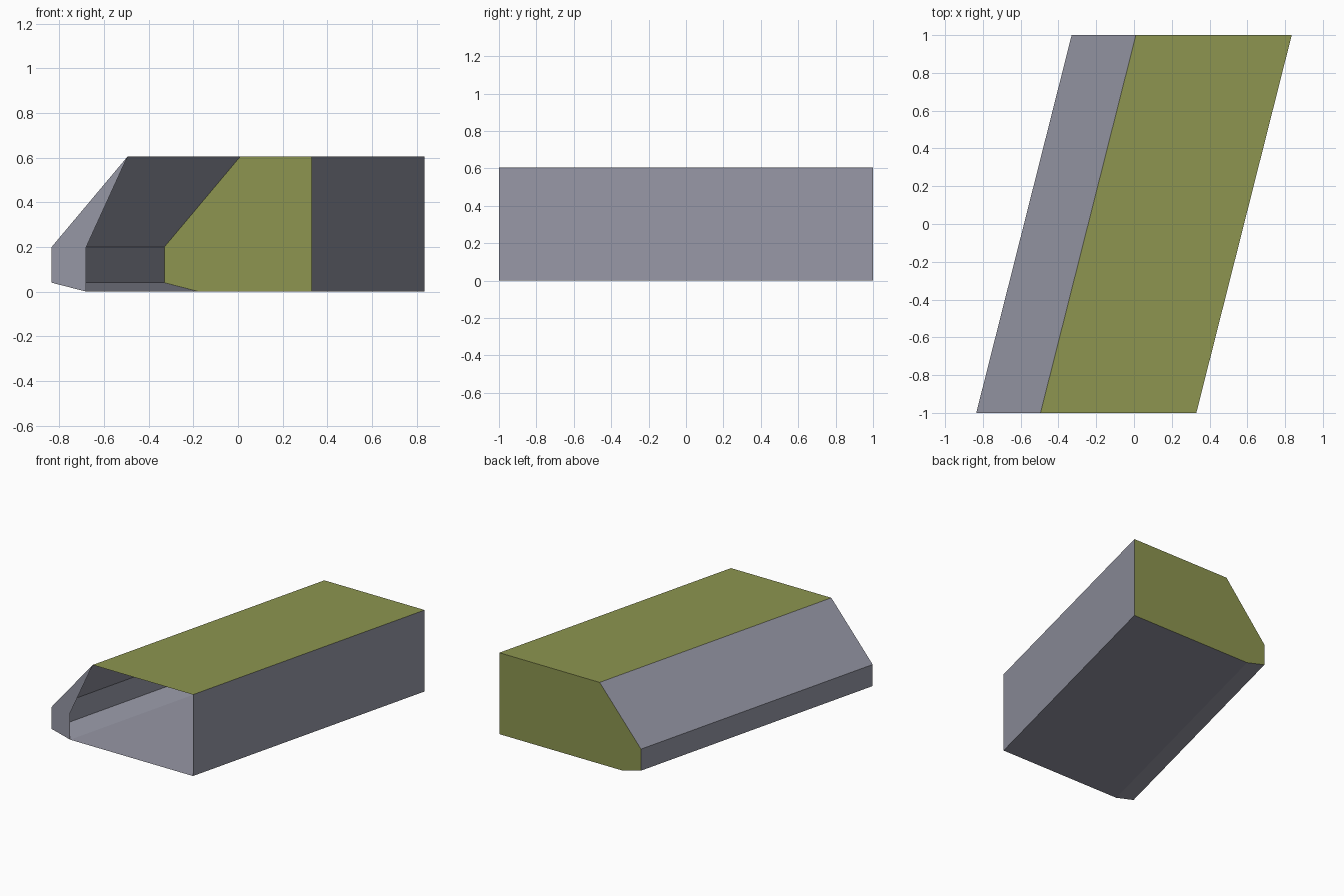
import bpy
import bmesh

if "Cube" in bpy.data.objects:
    bpy.data.objects.remove(bpy.data.objects["Cube"])

SHEAR = 0.505  # sideways shift of the back end relative to the front


def material(name, rgb):
    m = bpy.data.materials.new(name)
    m.diffuse_color = (*rgb, 1.0)
    m.use_nodes = True
    m.node_tree.nodes["Principled BSDF"].inputs["Base Color"].default_value = m.diffuse_color
    return m


grey = material("grey", (0.305, 0.309, 0.376))
green = material("olive green", (0.266, 0.300, 0.080))


def add_object(name, bm):
    mesh = bpy.data.meshes.new(name)
    bm.to_mesh(mesh)
    bm.free()
    mesh.materials.append(grey)
    mesh.materials.append(green)
    obj = bpy.data.objects.new(name, mesh)
    bpy.context.collection.objects.link(obj)
    return obj


# Front cross-section (x, z), starting at the lower left bevel
profile = [(-0.835, 0.04), (-0.835, 0.20), (-0.495, 0.605),
           (0.33, 0.605), (0.33, 0.0), (-0.68, 0.0)]

# Slanted shell: side walls, roof, floor and back wall, open at the front
bm = bmesh.new()
front = [bm.verts.new((x, -1, z)) for x, z in profile]
back = [bm.verts.new((x + SHEAR, 1, z)) for x, z in profile]
n = len(profile)
for i in range(n):
    j = (i + 1) % n
    bm.faces.new((front[i], front[j], back[j], back[i]))
bm.faces.new(back)
bmesh.ops.recalc_face_normals(bm, faces=bm.faces)

# Roof and back wall are green, everything else grey
for f in bm.faces:
    c = f.calc_center_median()
    f.material_index = 1 if c.z > 0.6 or c.y > 0.99 else 0

# Narrow front panel beside the opening
panel_inner = bm.verts.new((-0.68, -1, 0.20))
panel = bm.faces.new((front[0], front[5], panel_inner, front[2], front[1]))
panel.normal_update()
if panel.normal.y > 0:
    panel.normal_flip()
add_object("slanted_shell", bm)
